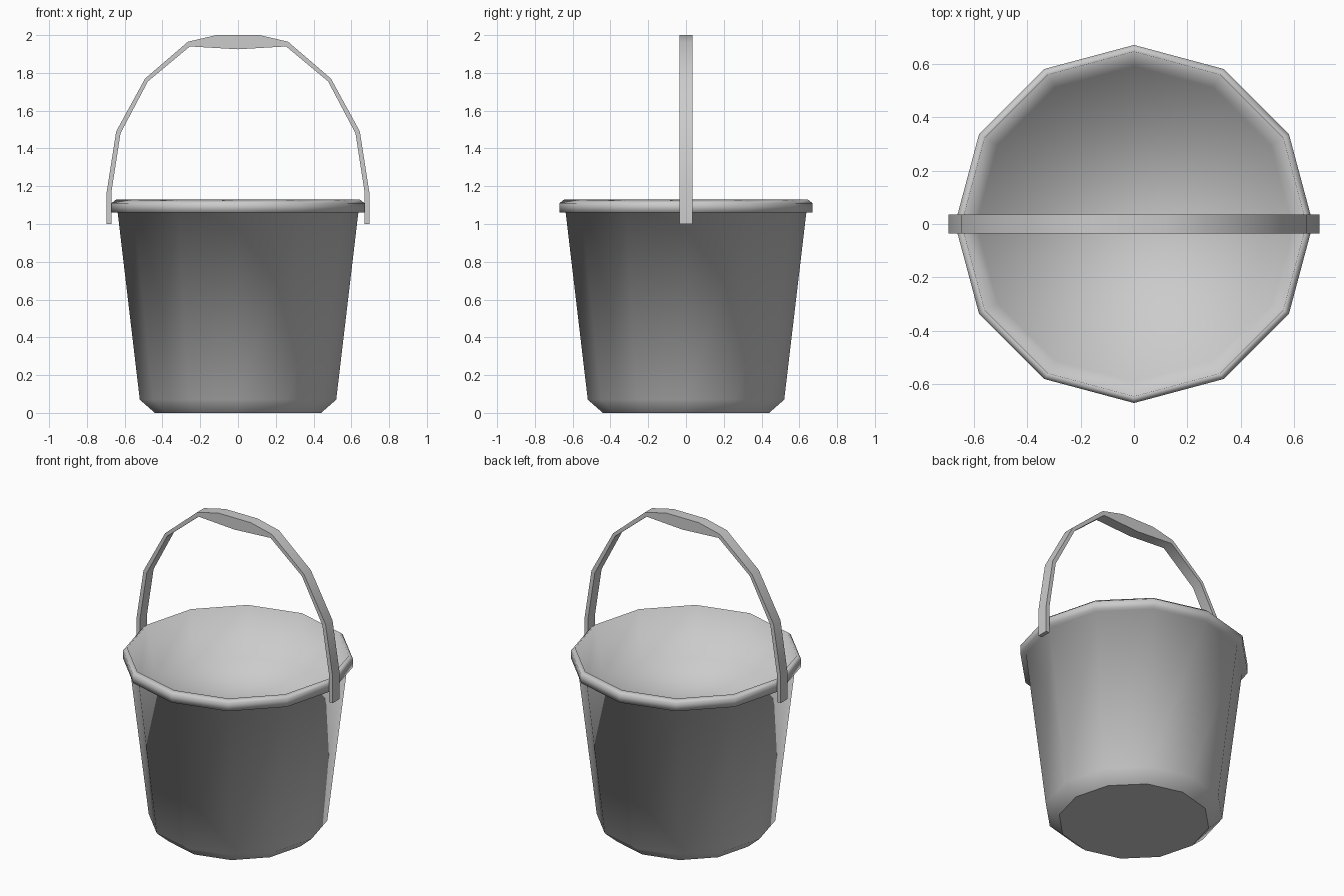
import bpy
import bmesh
from math import radians, pi, cos, sin

cube = bpy.data.objects.get("Cube")
if cube:
    bpy.data.objects.remove(cube, do_unlink=True)

SIDES = 12

grey = bpy.data.materials.new("plain grey")
grey.use_nodes = True
grey.diffuse_color = (0.6, 0.6, 0.6, 1)
grey.node_tree.nodes["Principled BSDF"].inputs["Base Color"].default_value = (0.6, 0.6, 0.6, 1)


def finish(name, bm, angle, sharp=lambda edge: False):
    """Turn a bmesh into a grey object, smooth below the given angle."""
    for face in bm.faces:
        face.smooth = True
    for edge in bm.edges:
        wide = len(edge.link_faces) == 2 and edge.calc_face_angle() > radians(angle)
        edge.smooth = not (wide or sharp(edge))
    mesh = bpy.data.meshes.new(name)
    bm.to_mesh(mesh)
    bm.free()
    mesh.materials.append(grey)
    obj = bpy.data.objects.new(name, mesh)
    bpy.context.collection.objects.link(obj)
    return obj


def lathe(name, profile, sharp=lambda edge: False):
    """Spin (radius, height) points into rings, capping both ends."""
    bm = bmesh.new()
    rings = []
    for r, z in profile:
        rings.append([bm.verts.new((r * cos(2 * pi * i / SIDES), r * sin(2 * pi * i / SIDES), z))
                      for i in range(SIDES)])
    for low, high in zip(rings, rings[1:]):
        for i in range(SIDES):
            j = (i + 1) % SIDES
            bm.faces.new((low[i], low[j], high[j], high[i]))
    bm.faces.new(rings[0][::-1])
    bm.faces.new(rings[-1])
    return finish(name, bm, 55, sharp)


# Bucket: base chamfer, tapered wall, rim lip, inner wall and the level surface inside
lathe("bucket",
      [(0.44, 0), (0.52, 0.07), (0.637, 1.06), (0.67, 1.06), (0.67, 1.11),
       (0.645, 1.13), (0.59, 0.82)],
      sharp=lambda e: all(v.co.z < 0.01 for v in e.verts))

# Handle: mirrored half outlines, outside and inside, with a thick grip at the top
outer = [(0.695, 1.0), (0.695, 1.17), (0.645, 1.49), (0.492, 1.77), (0.265, 1.965), (0.115, 2.0)]
inner = [(0.67, 1.0), (0.67, 1.17), (0.622, 1.48), (0.477, 1.755), (0.255, 1.94), (0.0, 1.925)]
HALF_WIDTH = 0.035

bm = bmesh.new()


def slab(points):
    """Add one closed piece of the handle outline, extruded across its width."""
    front = [bm.verts.new((x, -HALF_WIDTH, z)) for x, z in points]
    back = [bm.verts.new((x, HALF_WIDTH, z)) for x, z in points]
    bm.faces.new(front)
    bm.faces.new(back[::-1])
    for i in range(len(points)):
        j = (i + 1) % len(points)
        bm.faces.new((front[j], front[i], back[i], back[j]))


for side in (1, -1):
    for k in range(4):
        slab([(side * x, z) for x, z in (outer[k], outer[k + 1], inner[k + 1], inner[k])])
left = [outer[4], outer[5]]
slab(left + [(-x, z) for x, z in left[::-1]]
     + [(-inner[4][0], inner[4][1]), inner[5], inner[4]])

# Weld the pieces and drop the hidden faces between them
bmesh.ops.remove_doubles(bm, verts=bm.verts, dist=0.0005)
bm.verts.index_update()
seen = {}
for face in bm.faces:
    seen.setdefault(frozenset(v.index for v in face.verts), []).append(face)
inside = [f for group in seen.values() if len(group) > 1 for f in group]
inside += [f for f in bm.faces if f not in inside
           and all(len(e.link_faces) > 2 for e in f.edges)]
bmesh.ops.delete(bm, geom=inside, context='FACES_ONLY')
bmesh.ops.recalc_face_normals(bm, faces=bm.faces)
finish("handle", bm, 50)
